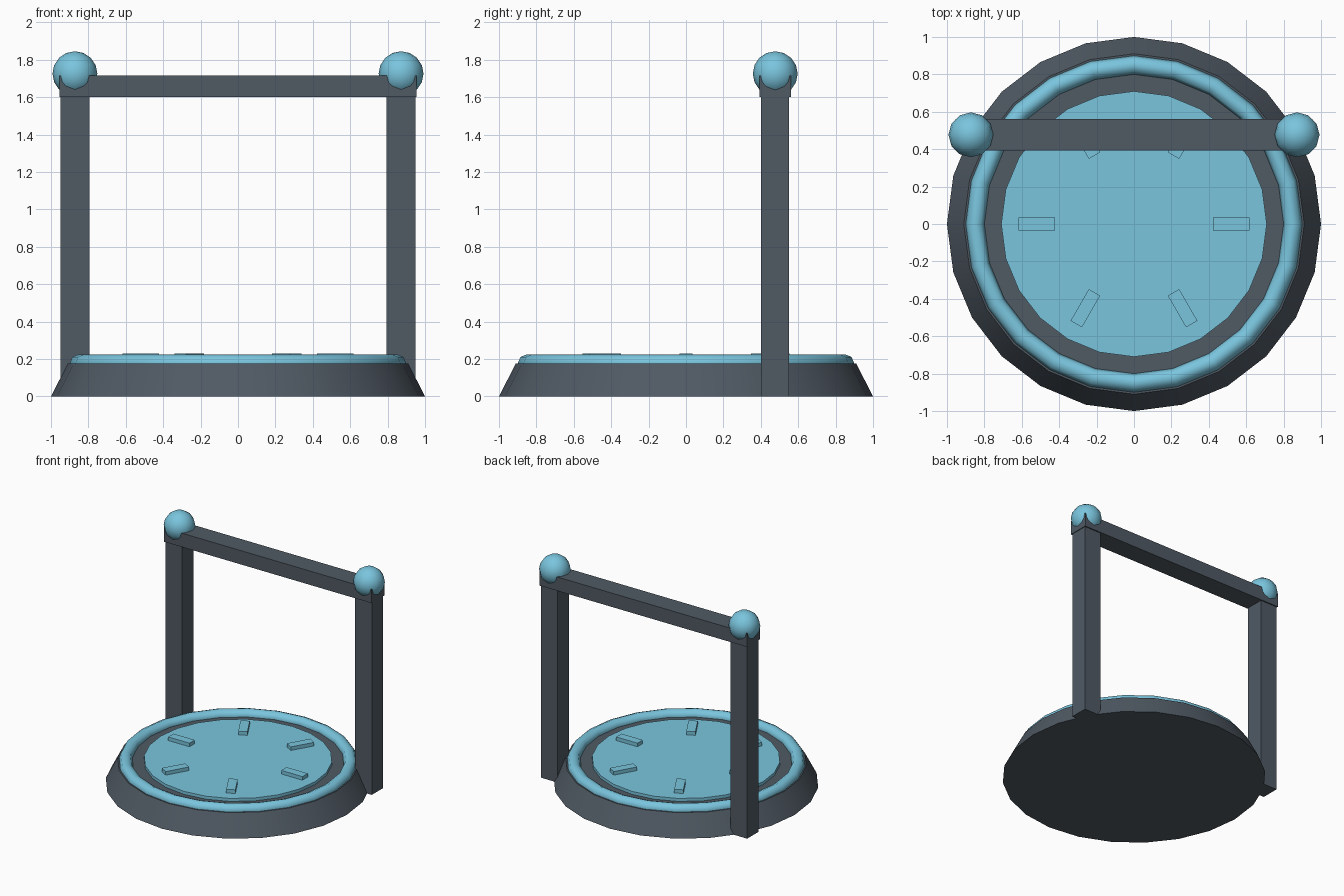
import bpy
from math import radians, cos, sin

cube = bpy.data.objects.get("Cube")
if cube:
    bpy.data.objects.remove(cube, do_unlink=True)


def material(name, rgb):
    mat = bpy.data.materials.new(name)
    mat.use_nodes = True
    mat.diffuse_color = (*rgb, 1)
    mat.node_tree.nodes["Principled BSDF"].inputs["Base Color"].default_value = (*rgb, 1)
    return mat


dark = material("slate grey", (0.08, 0.102, 0.127))
blue = material("sky blue", (0.195, 0.558, 0.73))


def finish(name, mat, smooth=None):
    ob = bpy.context.object
    ob.name = name
    ob.data.materials.append(mat)
    if smooth == "all":
        bpy.ops.object.shade_smooth()
    elif smooth == "angle":
        bpy.ops.object.shade_smooth_by_angle(angle=radians(30))
    return ob


def box(name, mat, size, center, turn=0):
    bpy.ops.mesh.primitive_cube_add(size=1, location=center, rotation=(0, 0, turn))
    bpy.context.object.scale = size
    bpy.ops.object.transform_apply(location=False, rotation=False, scale=True)
    return finish(name, mat)


SIDES = 24
BASE_TOP = 0.175
DISC_TOP = 0.2
GATE_Y = 0.477

# Tapered round base
bpy.ops.mesh.primitive_cone_add(vertices=SIDES, radius1=1, radius2=0.91,
                                depth=BASE_TOP, location=(0, 0, BASE_TOP / 2))
finish("base", dark, "angle")

# Rim ring half sunk into the base
bpy.ops.mesh.primitive_torus_add(major_segments=SIDES, minor_segments=8,
                                 major_radius=0.85, minor_radius=0.05,
                                 location=(0, 0, BASE_TOP))
finish("rim_ring", blue, "all")

# Raised inner disc
bpy.ops.mesh.primitive_cylinder_add(vertices=SIDES, radius=0.71, depth=0.05,
                                    location=(0, 0, DISC_TOP - 0.025))
finish("inner_disc", blue, "angle")

# Six radial markers on the disc
for i in range(6):
    a = radians(60 * i)
    box(f"marker_{i + 1}", blue, (0.195, 0.07, 0.04),
        (0.52 * cos(a), 0.52 * sin(a), DISC_TOP + 0.01), a)

# Gate: posts, crossbeam and corner balls
for side, s in (("left", 1), ("right", -1)):
    box(f"{side}_post", dark, (0.155, 0.15, 1.6), (s * 0.872, GATE_Y, 0.8))
    bpy.ops.mesh.primitive_uv_sphere_add(segments=12, ring_count=8, radius=0.12,
                                         location=(s * 0.872, GATE_Y, 1.725))
    finish(f"{side}_ball", blue, "all")
box("crossbeam", dark, (1.91, 0.17, 0.115), (0, GATE_Y, 1.6575))
